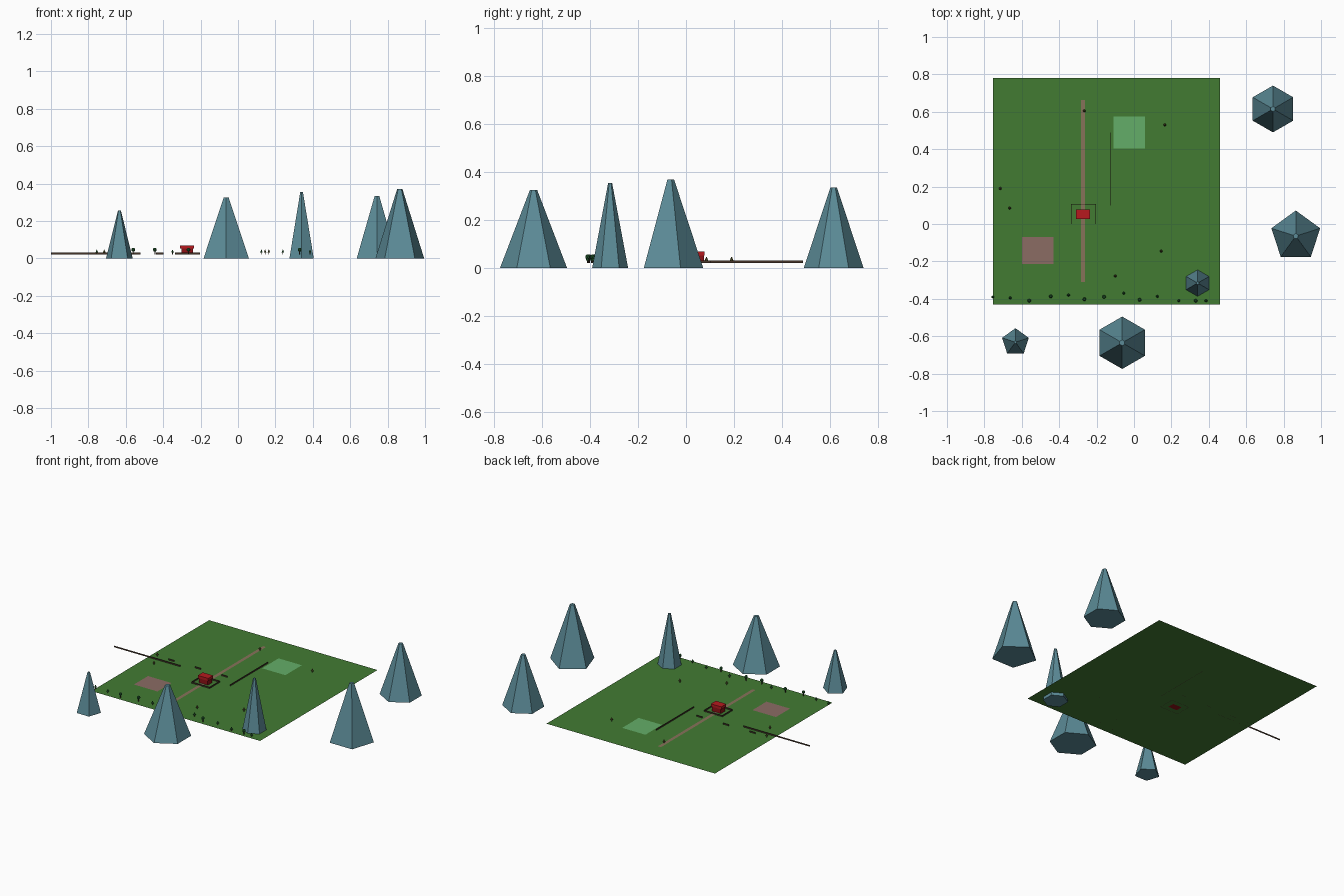
import bpy, bmesh, math

if "Cube" in bpy.data.objects:
    bpy.data.objects.remove(bpy.data.objects["Cube"])

G = 0.022  # ground level


def mat(name, r, g, b):
    """Material from 0-255 display colour."""
    m = bpy.data.materials.new(name)
    m.diffuse_color = [(c / 255) ** 2.2 for c in (r, g, b)] + [1]
    m.use_nodes = True
    m.node_tree.nodes["Principled BSDF"].inputs["Base Color"].default_value = m.diffuse_color
    return m


GRASS = mat("grass", 68, 122, 54)
LIGHT = mat("light_grass", 100, 172, 104)
SOIL = mat("soil", 138, 108, 100)
PATH = mat("path", 134, 114, 90)
ROCK = mat("rock", 92, 138, 150)
RED = mat("red", 180, 32, 36)
DARKRED = mat("dark_red", 140, 24, 28)
WOOD = mat("wood", 70, 55, 45)
LEAF = mat("leaf", 40, 95, 50)
OLIVE = mat("olive", 85, 85, 45)


def add(name, verts, faces, material):
    me = bpy.data.meshes.new(name)
    me.from_pydata(verts, [], faces)
    me.materials.append(material)
    ob = bpy.data.objects.new(name, me)
    bpy.context.collection.objects.link(ob)
    return ob


def sheet(name, x0, x1, y0, y1, z, material):
    return add(name, [(x0, y0, z), (x1, y0, z), (x1, y1, z), (x0, y1, z)], [(0, 1, 2, 3)], material)


def lathe(name, x, y, n, profile, material):
    """Faceted solid from (radius, z) rings, first corner facing +y."""
    verts, faces = [], []
    for r, z in profile:
        for i in range(n):
            a = math.pi / 2 + 2 * math.pi * i / n
            verts.append((x + r * math.cos(a), y + r * math.sin(a), z))
    for k in range(len(profile) - 1):
        for i in range(n):
            j = (i + 1) % n
            faces.append((k * n + i, k * n + j, (k + 1) * n + j, (k + 1) * n + i))
    faces.append(tuple(reversed(range(n))))
    faces.append(tuple(range(len(verts) - n, len(verts))))
    return add(name, verts, faces, material)


def box(name, x0, x1, y0, y1, z0, z1, material):
    verts = [(x, y, z) for z in (z0, z1) for x, y in ((x0, y0), (x1, y0), (x1, y1), (x0, y1))]
    faces = [(3, 2, 1, 0), (4, 5, 6, 7)]
    faces += [(i, (i + 1) % 4, 4 + (i + 1) % 4, 4 + i) for i in range(4)]
    return add(name, verts, faces, material)


def fence(name, x0, y0, x1, y1):
    """Thin upright rail."""
    t = 0.001
    box(name, min(x0, x1) - t, max(x0, x1) + t, min(y0, y1) - t, max(y0, y1) + t, G, G + 0.009, WOOD)


# ground, fields and path
sheet("ground", -0.755, 0.46, -0.43, 0.78, G, GRASS)
sheet("meadow_patch", -0.11, 0.058, 0.405, 0.575, G + 0.002, LIGHT)
sheet("soil_patch", -0.60, -0.43, -0.215, -0.07, G + 0.002, SOIL)
sheet("dirt_path", -0.284, -0.262, -0.31, 0.663, G + 0.0015, PATH)

# mountains: x, y, sides, radius, height
for x, y, n, r, h in [(0.743, 0.615, 6, 0.125, 0.335), (0.865, -0.065, 5, 0.137, 0.37),
                      (0.34, -0.316, 6, 0.075, 0.355), (-0.063, -0.635, 6, 0.14, 0.325),
                      (-0.634, -0.632, 5, 0.075, 0.255)]:
    lathe("mountain", x, y, n, [(r, 0), (r * 0.11, h)], ROCK)

# barn
box("barn_body", -0.303, -0.24, 0.031, 0.075, G, 0.052, DARKRED)
box("barn_roof", -0.309, -0.234, 0.027, 0.078, 0.052, 0.069, RED)

# fences
fence("long_fence", -0.999, 0.15, -0.523, 0.15)
fence("field_fence", -0.125, 0.10, -0.125, 0.487)
for x in (-0.61, -0.418, -0.227):
    fence("short_fence", x - 0.02, 0.187, x + 0.02, 0.187)
X0, X1, Y0, Y1 = -0.335, -0.205, 0.0, 0.105
for a in [(X0, Y0, X1, Y0), (X0, Y1, X1, Y1), (X0, Y0, X0, Y1), (X1, Y0, X1, Y1)]:
    fence("barn_fence", *a)


def round_tree(x, y):
    lathe("round_tree_trunk", x, y, 6, [(0.003, G), (0.003, 0.04)], WOOD)
    lathe("round_tree_crown", x, y, 7, [(0.005, 0.037), (0.01, 0.043), (0.01, 0.05), (0.005, 0.056)], LEAF)


def pine(x, y, material=LEAF):
    lathe("pine_trunk", x, y, 5, [(0.002, G), (0.002, 0.033)], WOOD)
    lathe("pine_crown", x, y, 6, [(0.008, 0.032), (0.001, 0.047)], material)


# front tree row
for x, y in [(-0.56, -0.41), (-0.445, -0.387), (-0.265, -0.402), (-0.16, -0.39),
             (0.03, -0.405), (0.33, -0.41)]:
    round_tree(x, y)
for x, y in [(-0.755, -0.39), (-0.662, -0.395), (-0.35, -0.38), (-0.055, -0.37), (0.125, -0.387),
             (0.24, -0.41), (0.385, -0.41)]:
    pine(x, y)

# scattered small trees
for x, y in [(-0.265, 0.605), (0.165, 0.53), (-0.715, 0.19), (-0.665, 0.085), (0.145, -0.145), (-0.1, -0.278)]:
    pine(x, y, OLIVE)
